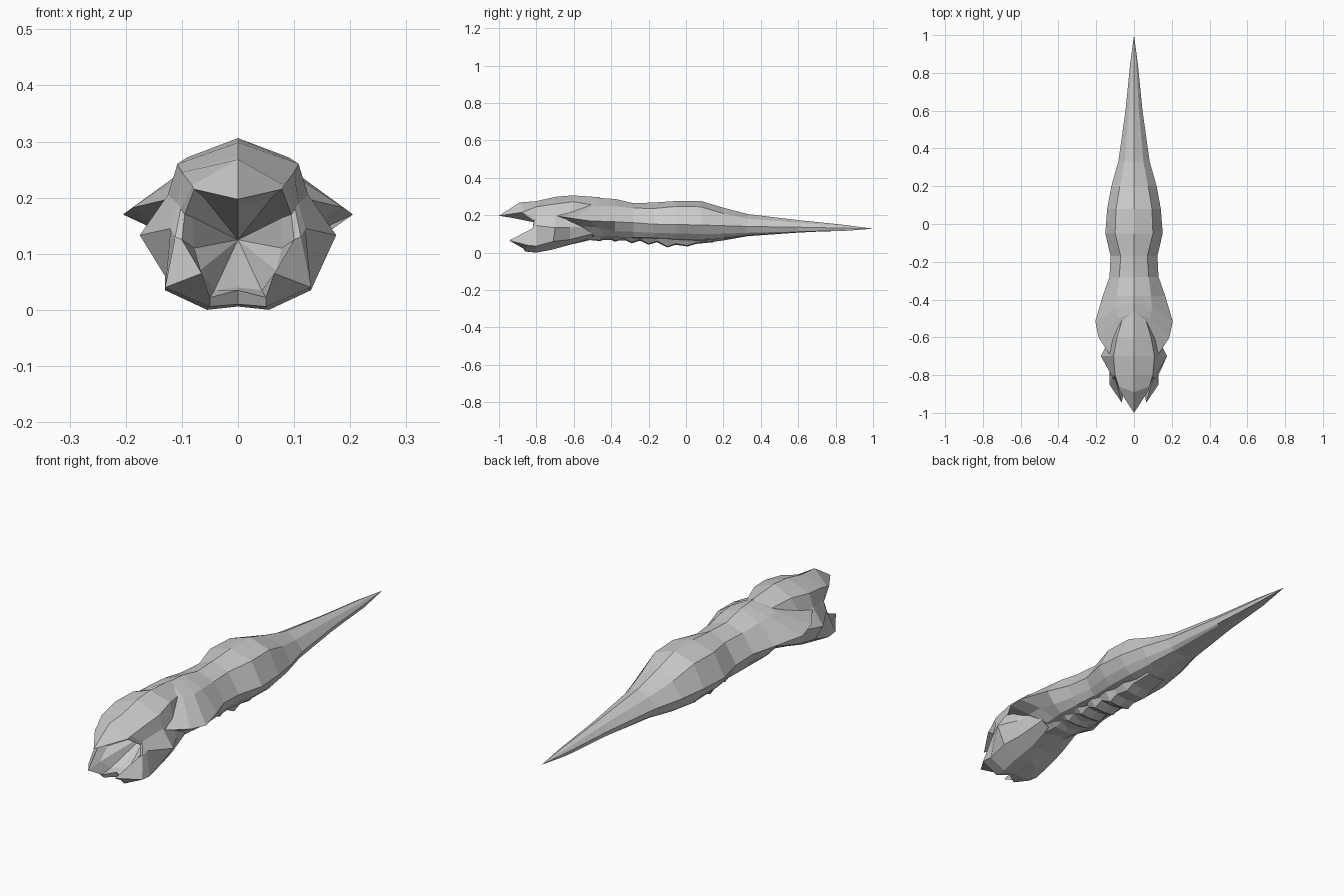
import bpy, bmesh


def loft(name, rings, end=None, start_cap=True):
    """Skin half rings (top centre -> side -> bottom centre), mirrored in x.
    An optional end point closes the last ring to a tip."""
    bm = bmesh.new()
    loops = []
    for half in rings:
        full = list(half) + [(-x, y, z) for x, y, z in reversed(half[1:-1])]
        loops.append([bm.verts.new(p) for p in full])
    n = len(loops[0])
    for a, b in zip(loops, loops[1:]):
        for i in range(n):
            j = (i + 1) % n
            bm.faces.new((a[i], a[j], b[j], b[i]))
    if start_cap:
        bm.faces.new(loops[0])
    if end:
        tip = bm.verts.new(end)
        for i in range(n):
            bm.faces.new((loops[-1][i], loops[-1][(i + 1) % n], tip))
    else:
        bm.faces.new(loops[-1])
    bmesh.ops.recalc_face_normals(bm, faces=bm.faces)
    mesh = bpy.data.meshes.new(name)
    bm.to_mesh(mesh)
    bm.free()
    obj = bpy.data.objects.new(name, mesh)
    bpy.context.collection.objects.link(obj)
    return obj


# Skull: neck, back of head, cheeks, mouth corners
skull = [
    [(0, -.46, .296), (.06, -.5, .255), (.085, -.5, .2), (.10, -.48, .14),
     (.095, -.5, .1), (.06, -.5, .078), (0, -.5, .07)],
    [(0, -.61, .306), (.09, -.6, .272), (.12, -.62, .2), (.135, -.62, .135),
     (.115, -.62, .07), (.05, -.62, .042), (0, -.62, .048)],
    [(0, -.7, .298), (.108, -.7, .26), (.125, -.7, .205), (.175, -.7, .133),
     (.13, -.71, .06), (.06, -.72, .015), (0, -.7, .022)],
    [(0, -.8, .275), (.1, -.8, .245), (.108, -.8, .19), (.12, -.8, .145),
     (.13, -.8, .035), (.055, -.8, .0), (0, -.8, .006)],
]
# Beak, forked jaw and the cavity folding back inside
mouth = [
    [(0, -.89, .268), (.082, -.86, .222), (.102, -.81, .18), (.112, -.82, .13),
     (.13, -.85, .04), (.05, -.86, .006), (0, -.83, .01)],
    [(0, -1, .197), (.078, -.88, .215), (.095, -.815, .17), (.1, -.82, .125),
     (.065, -.945, .065), (.05, -.87, .022), (0, -.84, .035)],
    [(0, -.93, .186), (.06, -.83, .2), (.08, -.79, .165), (.078, -.79, .11),
     (.068, -.86, .07), (.042, -.82, .035), (0, -.8, .04)],
]
loft("head", skull + mouth, end=(0, -.63, .125))

# Hood: front rings sweep forward to a flared edge
hood = [
    [(0, -.5, .29), (.06, -.51, .256), (.13, -.69, .196),
     (.1, -.56, .13), (.07, -.5, .09), (0, -.5, .07)],
    [(0, -.47, .293), (.085, -.5, .25), (.188, -.6, .182),
     (.125, -.55, .14), (.08, -.48, .085), (0, -.48, .07)],
    [(0, -.42, .289), (.095, -.44, .25), (.205, -.515, .17),
     (.13, -.47, .135), (.085, -.43, .085), (0, -.43, .068)],
]
# Body and tail: y, top z, shoulder x z, side x z, lower x z, bottom z
stations = [
    (-.38, .287, .09, .248, .165, .165, .09, .085, .066),
    (-.28, .264, .078, .238, .13, .16, .085, .082, .064),
    (-.17, .268, .07, .236, .124, .152, .08, .08, .06),
    (-.05, .276, .1, .247, .152, .15, .09, .075, .055),
    (.08, .276, .095, .245, .142, .148, .09, .072, .05),
    (.2, .24, .075, .208, .12, .144, .075, .078, .065),
    (.33, .206, .05, .182, .083, .14, .052, .092, .088),
    (.6, .174, .026, .16, .045, .136, .028, .11, .107),
    (.85, .148, .012, .142, .02, .131, .013, .121, .119),
]
body = [[(0, y, t), (xs, y, zs), (w, y, zw),
         ((w + xl) / 2, y, (zw + zl) / 2 - .01), (xl, y, zl), (0, y, b)]
        for y, t, xs, zs, w, zw, xl, zl, b in stations]
loft("body_and_tail", hood + body, end=(0, 1, .128))

# Belly plates: a sawtooth ridge under the body
crests = [(-.46, .062), (-.38, .058), (-.29, .05), (-.2, .042),
          (-.1, .028), (.01, .033)]
plates = [[(0, -.55, .1), (.075, -.55, .1), (.05, -.55, .07), (0, -.55, .072)]]
for y, z in crests:
    plates.append([(0, y, .1), (.085, y, .095), (.05, y, z + .004), (0, y, z)])
    plates.append([(0, y + .045, .1), (.078, y + .045, .095),
                   (.05, y + .045, z + .02), (0, y + .045, z + .014)])
plates.append([(0, .15, .1), (.06, .15, .095), (.04, .15, .062), (0, .15, .056)])
loft("belly_plates", plates)
